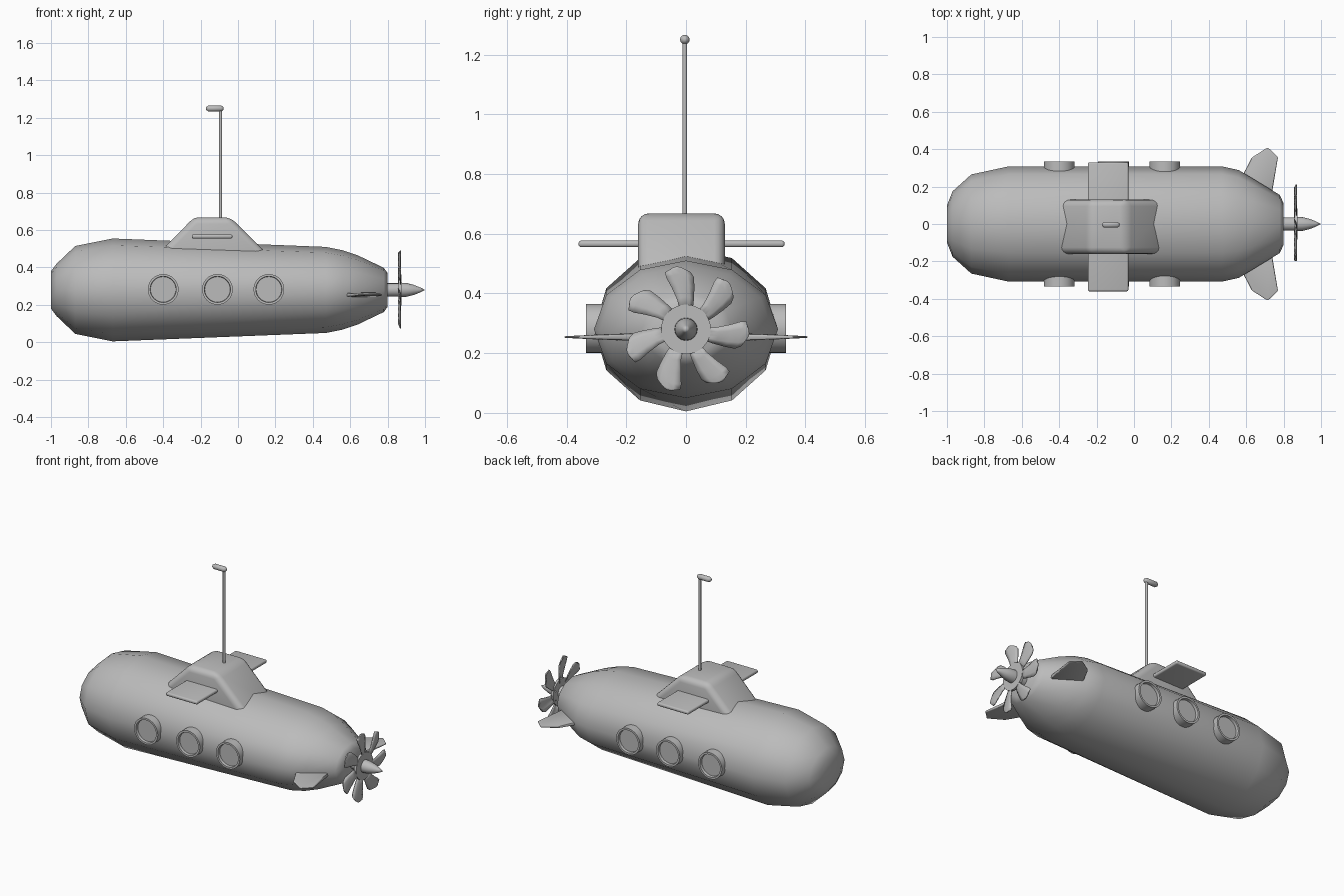
import bpy, bmesh
from math import radians, pi, sin, cos
from mathutils import Matrix, Vector

if "Cube" in bpy.data.objects:
    bpy.data.objects.remove(bpy.data.objects["Cube"])

GREY = (0.5, 0.5, 0.5, 1)
grey = bpy.data.materials.new("plain grey")
grey.use_nodes = True
grey.diffuse_color = GREY
grey.node_tree.nodes["Principled BSDF"].inputs["Base Color"].default_value = GREY


def finish(name, bm, matrix=Matrix(), sharp=40):
    """Turn a bmesh into a smooth-shaded object with sharp edges kept."""
    bmesh.ops.remove_doubles(bm, verts=bm.verts, dist=1e-5)
    bmesh.ops.recalc_face_normals(bm, faces=bm.faces)
    bm.transform(matrix)
    mesh = bpy.data.meshes.new(name)
    bm.to_mesh(mesh)
    bm.free()
    mesh.materials.append(grey)
    mesh.shade_smooth()
    mesh.set_sharp_from_angle(angle=radians(sharp))
    obj = bpy.data.objects.new(name, mesh)
    bpy.context.collection.objects.link(obj)
    return obj


def loft(name, rings, sides, matrix=Matrix(), sharp=40):
    """Elliptical rings (x, y radius, z radius) joined along x, ends capped."""
    bm = bmesh.new()
    loops = []
    for x, ry, rz in rings:
        loops.append([bm.verts.new((x, ry * sin(2 * pi * i / sides), rz * cos(2 * pi * i / sides)))
                      for i in range(sides)])
    for a, b in zip(loops, loops[1:]):
        for i in range(sides):
            j = (i + 1) % sides
            bm.faces.new((a[i], a[j], b[j], b[i]))
    for ring, loop in ((rings[0], loops[0]), (rings[-1], loops[-1])):
        if ring[1] > 0:
            bm.faces.new(loop)
    return finish(name, bm, matrix, sharp)


def lathe(name, profile, sides, matrix=Matrix(), sharp=40):
    return loft(name, [(x, r, r) for x, r in profile], sides, matrix, sharp)


def prism(points, depth):
    """Outline extruded along its third axis, centred on zero."""
    bm = bmesh.new()
    face = bm.faces.new([bm.verts.new((u, v, -depth / 2)) for u, v in points])
    ext = bmesh.ops.extrude_face_region(bm, geom=[face])
    bmesh.ops.translate(bm, vec=(0, 0, depth),
                        verts=[g for g in ext["geom"] if isinstance(g, bmesh.types.BMVert)])
    bmesh.ops.recalc_face_normals(bm, faces=bm.faces)
    return bm


def round_edges(bm, width, segments):
    bmesh.ops.bevel(bm, geom=bm.edges[:], offset=width, segments=segments,
                    profile=0.5, affect='EDGES')


AXIS_Z = 0.28

# Hull: twelve-sided body tapering to the tail
loft("hull", [(-1, 0.1, 0.1), (-0.97, 0.175, 0.14), (-0.87, 0.265, 0.235),
              (-0.67, 0.308, 0.275), (0.47, 0.308, 0.23), (0.56, 0.288, 0.212),
              (0.64, 0.24, 0.185), (0.78, 0.155, 0.118), (0.8, 0.11, 0.09)],
     12, Matrix.Translation((0, 0, AXIS_Z)), 50)

# Tower: sloped trapezoid rounded on all edges
bm = prism([(-0.47, 0.43), (0.2, 0.43), (-0.04, 0.668), (-0.235, 0.668)], 0.29)
round_edges(bm, 0.035, 4)
finish("tower", bm, Matrix.Translation((0, -0.015, 0)) @ Matrix.Rotation(pi / 2, 4, 'X'))

# Tower wings: one rounded plate running through the tower
bm = prism([(-0.247, -0.36), (-0.03, -0.36), (-0.03, 0.33), (-0.247, 0.33)], 0.022)
round_edges(bm, 0.009, 3)
finish("tower_wings", bm, Matrix.Translation((0, 0, 0.566)))

# Periscope
upright = Matrix.Translation((-0.093, -0.004, 0)) @ Matrix.Rotation(-pi / 2, 4, 'Y')
lathe("periscope_pole", [(0.6, 0.008), (1.25, 0.008)], 12, upright)
lathe("periscope_head", [(-0.172, 0), (-0.169, 0.009), (-0.158, 0.016), (-0.09, 0.016),
                         (-0.079, 0.009), (-0.076, 0)], 16,
      Matrix.Translation((0, -0.004, 1.25)), 60)

# Portholes: short tubes with a recessed pane, three on each side
for side, word in ((1, "left"), (-1, "right")):
    for n, x in enumerate((-0.4, -0.11, 0.165)):
        lathe(f"porthole_{word}_{n + 1}",
              [(0.2, 0.082), (0.335, 0.082), (0.335, 0.07), (0.318, 0.068), (0.318, 0)], 32,
              Matrix.Translation((x, 0, AXIS_Z + 0.003)) @ Matrix.Rotation(side * pi / 2, 4, 'Z'))

# Tail fins: swept plates thinning to the tip
FIN = [(0.55, 0.15), (0.57, 0.24), (0.63, 0.355), (0.715, 0.41), (0.77, 0.358), (0.735, 0.15)]
for side, word in ((1, "left"), (-1, "right")):
    bm = prism([(x, side * y) for x, y in FIN], 0.026)
    round_edges(bm, 0.007, 2)
    for v in bm.verts:
        v.co.z *= 1 - 0.8 * max(0, (abs(v.co.y) - 0.2) / 0.21)
    finish(f"tail_fin_{word}", bm, Matrix.Translation((0, 0, 0.254)))

# Propeller shaft, hub disc and spinner
on_axis = Matrix.Translation((0, 0, AXIS_Z))
lathe("propeller_shaft", [(0.77, 0.036), (0.87, 0.036)], 16, on_axis)
lathe("propeller_hub", [(0.857, 0.083), (0.873, 0.083)], 32, on_axis)
lathe("propeller_spinner", [(0.865, 0.039), (0.9, 0.037), (0.94, 0.027), (0.975, 0.013), (1, 0)],
      16, on_axis, 60)

# Propeller blades: seven curled paddles (radius, sideways sweep, half width)
BLADE = [(0.07, 0, 0.02), (0.11, 0.002, 0.027), (0.15, 0.01, 0.037),
         (0.185, 0.02, 0.046), (0.203, 0.028, 0.042), (0.21, 0.032, 0.022)]
BLADES = 7
for k in range(BLADES):
    bm = bmesh.new()
    grid = []
    for r, sweep, half in BLADE:
        row = []
        for t in (-1, -0.5, 0, 0.5, 1):
            cup = 0.006 * t + 0.005 * (1 - t * t)
            row.append(bm.verts.new((0.863 + cup, -sweep - half * t, r - 0.012 * t * t)))
        grid.append(row)
    for a, b in zip(grid, grid[1:]):
        for i in range(len(a) - 1):
            bm.faces.new((a[i], a[i + 1], b[i + 1], b[i]))
    turn = Matrix.Rotation(2 * pi * k / BLADES, 4, 'X')
    blade = finish(f"propeller_blade_{k + 1}", bm, on_axis @ turn)
    thick = blade.modifiers.new("thickness", 'SOLIDIFY')
    thick.thickness = 0.006
    thick.offset = 0
